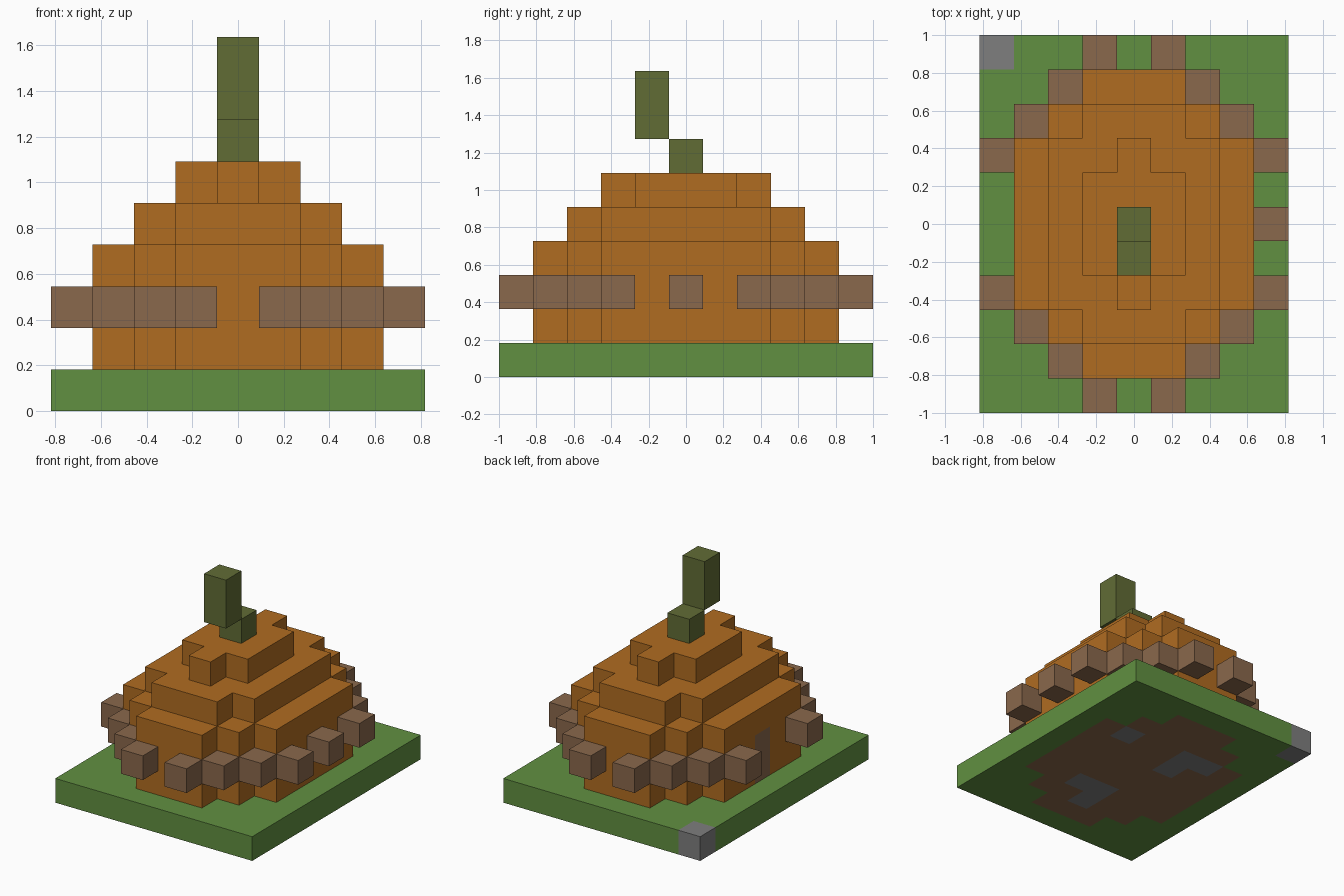
import bpy, bmesh
from mathutils import Vector

U = 2 / 11  # edge length of one block

cube = bpy.data.objects.get("Cube")
if cube:
    bpy.data.objects.remove(cube, do_unlink=True)


def material(name, rgb):
    """Flat colour given as 0-255 screen values, stored linear."""
    linear = [((c / 255 + 0.055) / 1.055) ** 2.4 for c in rgb] + [1]
    mat = bpy.data.materials.new(name)
    mat.use_nodes = True
    mat.diffuse_color = linear
    bsdf = mat.node_tree.nodes["Principled BSDF"]
    bsdf.inputs["Base Color"].default_value = linear
    bsdf.inputs["Roughness"].default_value = 0.9
    return mat


GRASS = material("grass_green", (97, 144, 65))
ORANGE = material("pumpkin_orange", (176, 108, 33))
WOOD = material("wood_brown", (138, 104, 76))
STONE = material("stone_grey", (126, 126, 126))
STEM = material("stem_olive", (97, 108, 53))

AXES = [Vector(a) for a in
        ((1, 0, 0), (-1, 0, 0), (0, 1, 0), (0, -1, 0), (0, 0, 1), (0, 0, -1))]


def blocks(name, cells, mats, paint=lambda x, y, z: 0):
    """Shell around a set of unit blocks; paint picks a material per block."""
    cells = set(cells)
    bm = bmesh.new()
    for cell in sorted(cells):
        centre = Vector(cell) + Vector((0, 0, 0.5))
        for n in AXES:
            if tuple(int(c) for c in Vector(cell) + n) in cells:
                continue
            # square facing outward along n
            s = Vector((n.y, n.z, n.x))
            t = n.cross(s)
            corners = [centre + (n + s * a + t * b) / 2
                       for a, b in ((-1, -1), (1, -1), (1, 1), (-1, 1))]
            face = bm.faces.new([bm.verts.new(c * U) for c in corners])
            face.material_index = paint(*cell)
    bmesh.ops.remove_doubles(bm, verts=bm.verts, dist=0.001)
    mesh = bpy.data.meshes.new(name)
    bm.to_mesh(mesh)
    bm.free()
    for mat in mats:
        mesh.materials.append(mat)
    obj = bpy.data.objects.new(name, mesh)
    bpy.context.collection.objects.link(obj)
    return obj


def footprint(half_widths):
    """Plan cells, with the half width in x for each distance from y = 0."""
    return [(x, y)
            for d, w in enumerate(half_widths)
            for y in {d, -d}
            for x in range(-w, w + 1)]


def stack(plan, bottom, top):
    return [(x, y, z) for x, y in plan for z in range(bottom, top)]


HOUSE = footprint([3, 3, 3, 2, 1])

# Lawn with a wooden floor, stone patches and one stone corner
STONES = {(-4, 5), (2, 2), (-1, 2), (-2, 2), (-1, 1), (1, -2), (0, -2), (0, -3)}


def lawn_paint(x, y, z):
    if (x, y) in STONES:
        return 2
    return 1 if (x, y) in HOUSE else 0


lawn = stack(footprint([4] * 6), 0, 1)
blocks("lawn_base", lawn, [GRASS, WOOD, STONE], lawn_paint)

# Stepped pumpkin house with a door in its right wall
body = stack(HOUSE, 1, 4)
body += stack(footprint([2, 2, 2, 1]), 4, 5)
body += stack(footprint([1, 1, 0]), 5, 6)
blocks("pumpkin_house", body, [ORANGE, WOOD],
       lambda x, y, z: int(x == -3 and y == 0 and z < 3))

# Ring of wooden blocks around the house, open at the door
ring = [(sx * x, sy * (6 - x), 2)
        for x in range(1, 5) for sx in (1, -1) for sy in (1, -1)]
blocks("wooden_ring", ring + [(4, 0, 2)], [WOOD])

# Bent stem
blocks("stem_lower", [(0, 0, 6)], [STEM])
blocks("stem_upper", [(0, -1, 7), (0, -1, 8)], [STEM])
